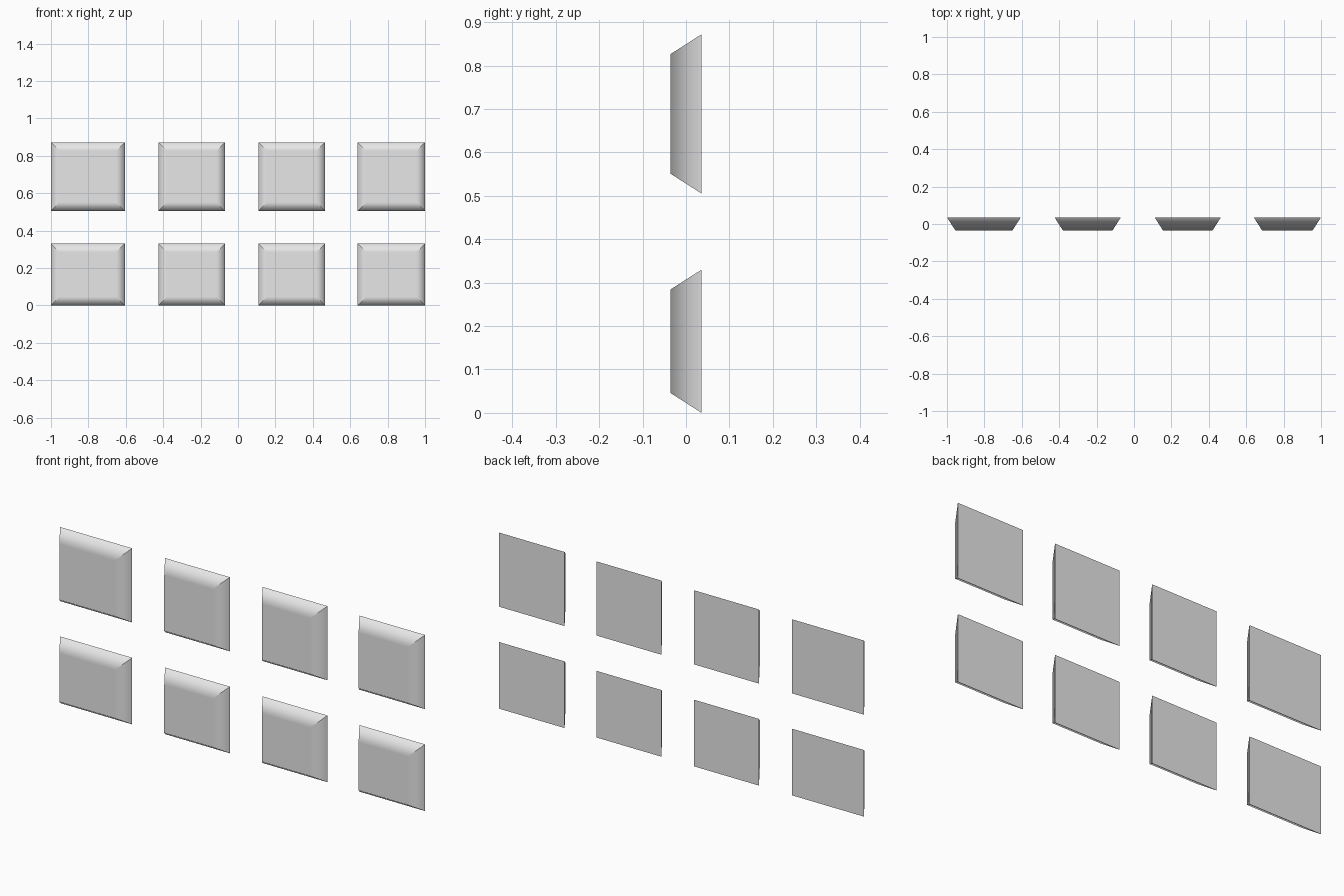
import bpy
import bmesh
from mathutils import Vector

cube = bpy.data.objects.get("Cube")
if cube:
    bpy.data.objects.remove(cube, do_unlink=True)

HALF_DEPTH = 0.036
INSET = 0.046

grey = bpy.data.materials.new("plain_grey")
grey.use_nodes = True
grey.diffuse_color = (0.8, 0.8, 0.8, 1)
grey.node_tree.nodes["Principled BSDF"].inputs["Base Color"].default_value = grey.diffuse_color


def bevelled_panel(name, x_span, z_span):
    """Flat-backed block whose four sides taper towards the front."""
    center = Vector((sum(x_span) / 2, 0, sum(z_span) / 2))
    half_w = (x_span[1] - x_span[0]) / 2
    half_h = (z_span[1] - z_span[0]) / 2
    bm = bmesh.new()
    bmesh.ops.create_cube(bm, size=2)
    for v in bm.verts:
        inset = INSET if v.co.y < 0 else 0
        v.co = Vector((v.co.x * (half_w - inset), v.co.y * HALF_DEPTH, v.co.z * (half_h - inset)))
    # Only the front rim is soft; corners and back rim stay sharp
    for f in bm.faces:
        f.smooth = True
    for e in bm.edges:
        e.smooth = all(v.co.y < 0 for v in e.verts)
    mesh = bpy.data.meshes.new(name)
    bm.to_mesh(mesh)
    bm.free()
    mesh.materials.append(grey)
    obj = bpy.data.objects.new(name, mesh)
    obj.location = center
    bpy.context.collection.objects.link(obj)
    # Keep the large front face flat while its rim blends into the bevels
    mod = obj.modifiers.new("flat_front", 'WEIGHTED_NORMAL')
    mod.weight = 100
    mod.keep_sharp = True


# Two rows of four panels
columns = [(-1, -0.605), (-0.425, -0.07), (0.11, 0.465), (0.64, 1)]
rows = {"lower": (0, 0.33), "upper": (0.505, 0.872)}
for row, z_span in rows.items():
    for i, x_span in enumerate(columns, 1):
        bevelled_panel(f"{row}_panel_{i}", x_span, z_span)
